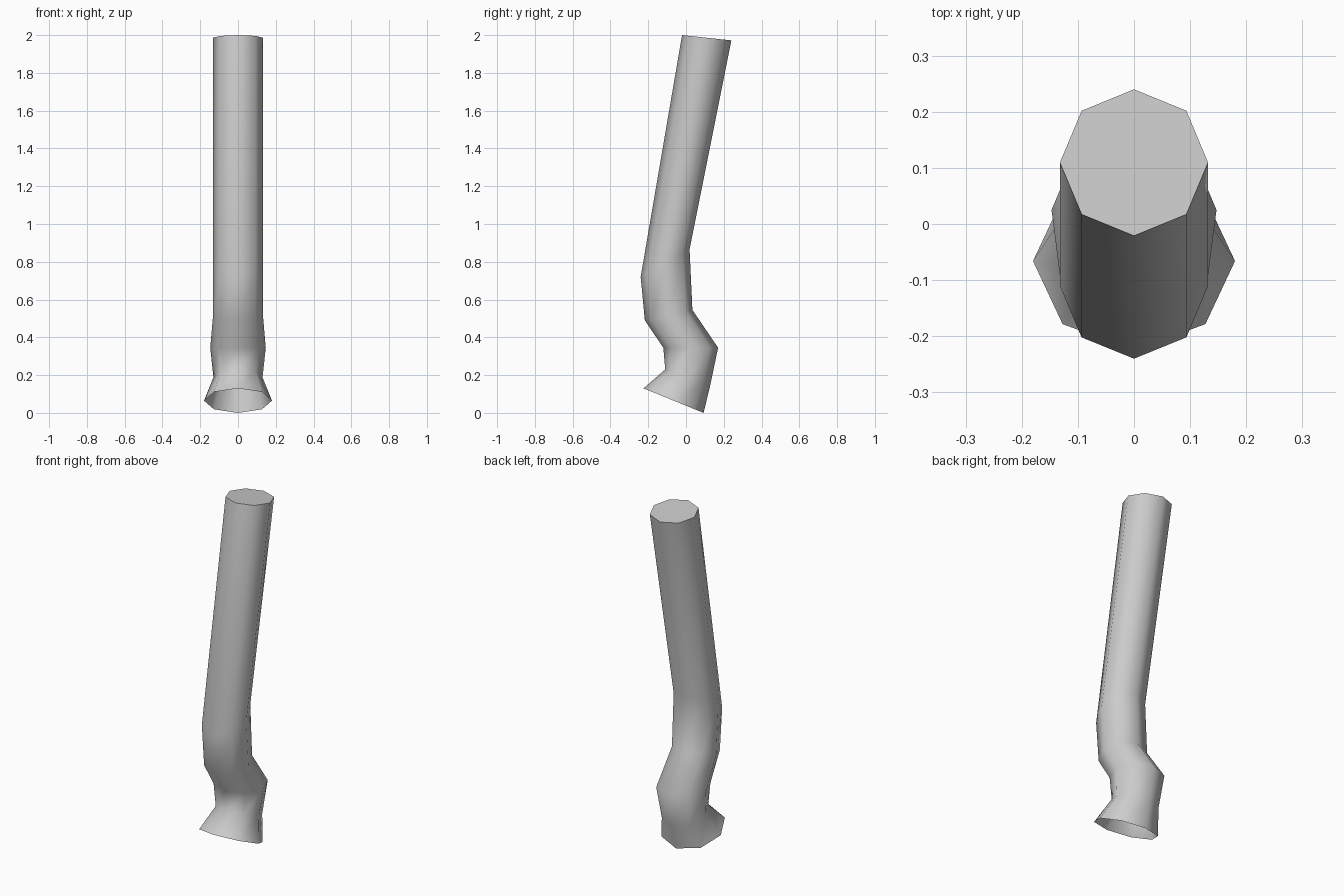
import bpy, bmesh, math
from mathutils import Vector

if "Cube" in bpy.data.objects:
    bpy.data.objects.remove(bpy.data.objects["Cube"])

SIDES = 8
# Rings from bottom to top: front (y, z), back (y, z), half width in x
RINGS = [
    ((-0.225, 0.13), (0.093, 0.00), 0.18),
    ((-0.11, 0.23), (0.128, 0.145), 0.13),
    ((-0.12, 0.345), (0.17, 0.345), 0.147),
    ((-0.218, 0.49), (0.034, 0.545), 0.132),
    ((-0.24, 0.72), (0.019, 0.865), 0.132),
    ((-0.021, 2.00), (0.24, 1.972), 0.132),
]


def add_ring(bm, front, back, half_width):
    f, b = Vector((0, *front)), Vector((0, *back))
    centre, axis = (f + b) / 2, (b - f) / 2
    ring = []
    for i in range(SIDES):
        a = math.tau * i / SIDES
        ring.append(bm.verts.new(centre + axis * math.sin(a)
                                 + Vector((half_width * math.cos(a), 0, 0))))
    return ring


# Bent pipe wall, open at the flared foot
bm = bmesh.new()
rings = [add_ring(bm, *r) for r in RINGS]
for low, high in zip(rings, rings[1:]):
    for i in range(SIDES):
        j = (i + 1) % SIDES
        bm.faces.new((low[i], low[j], high[j], high[i]))

# Flat cap on the top end
bm.faces.new(rings[-1])

mesh = bpy.data.meshes.new("bent_pipe")
bm.to_mesh(mesh)
bm.free()
pipe = bpy.data.objects.new("bent_pipe", mesh)
bpy.context.collection.objects.link(pipe)
bpy.context.view_layer.objects.active = pipe
pipe.select_set(True)
bpy.ops.object.shade_smooth_by_angle(angle=math.radians(65))
